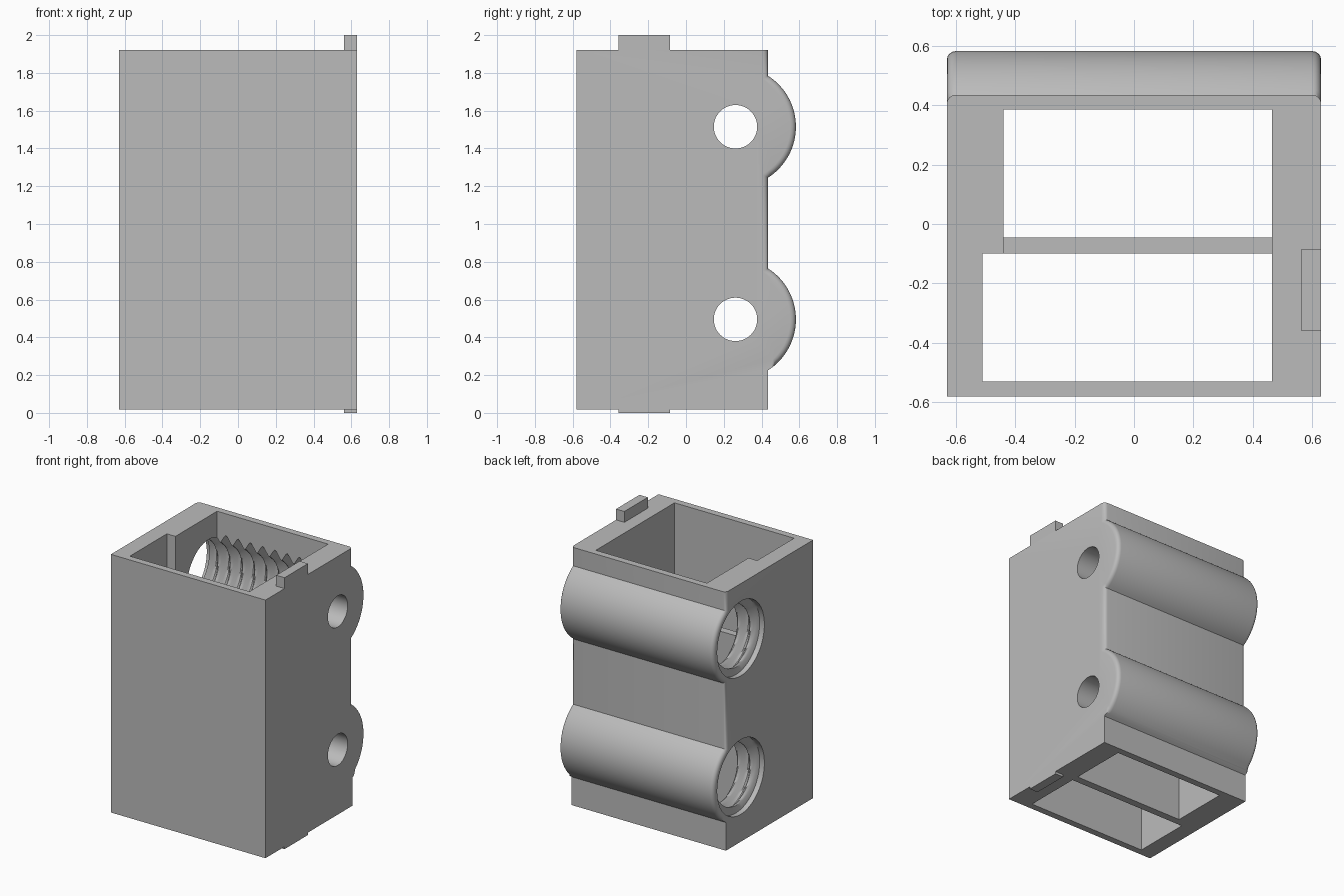
import bpy, bmesh, math
from mathutils import Matrix

if "Cube" in bpy.data.objects:
    bpy.data.objects.remove(bpy.data.objects["Cube"], do_unlink=True)

GREY = (0.5, 0.5, 0.5, 1)
mat = bpy.data.materials.new("plain grey")
mat.use_nodes = True
mat.diffuse_color = GREY
mat.node_tree.nodes["Principled BSDF"].inputs["Base Color"].default_value = GREY

HALF, FRONT, BACK, BOTTOM, TOP = 0.63, -0.58, 0.435, 0.018, 1.92
INNER = 0.465                     # inner face of the closed side wall
BARREL_Y, BARREL_R = 0.262, 0.32
BARREL_Z = (0.495, 1.515)


def make(name, bm):
    bmesh.ops.recalc_face_normals(bm, faces=bm.faces[:])
    me = bpy.data.meshes.new(name)
    bm.to_mesh(me)
    bm.free()
    me.materials.append(mat)
    ob = bpy.data.objects.new(name, me)
    bpy.context.collection.objects.link(ob)
    return ob


def box(name, x, y, z):
    bm = bmesh.new()
    bmesh.ops.create_cube(bm, size=1)
    for v in bm.verts:
        v.co = [r[0] if c < 0 else r[1] for c, r in zip(v.co, (x, y, z))]
    return make(name, bm)


def cut(target, cutter):
    mod = target.modifiers.new("cut", "BOOLEAN")
    mod.operation, mod.solver, mod.object = "DIFFERENCE", "EXACT", cutter
    bpy.context.view_layer.objects.active = target
    bpy.ops.object.modifier_apply(modifier=mod.name)
    bpy.data.objects.remove(cutter, do_unlink=True)


def housing():
    # side outline with two round bulges, extruded across the width
    swing = math.acos((BACK - BARREL_Y) / BARREL_R)
    outline = [(FRONT, TOP), (FRONT, BOTTOM), (BACK, BOTTOM)]
    for z in BARREL_Z:
        for i in range(33):
            a = swing * (i / 16 - 1)
            outline.append((BARREL_Y + BARREL_R * math.cos(a), z + BARREL_R * math.sin(a)))
    outline.append((BACK, TOP))
    bm = bmesh.new()
    face = bm.faces.new([bm.verts.new((-HALF, y, z)) for y, z in outline])
    new = bmesh.ops.extrude_face_region(bm, geom=[face])["geom"]
    bmesh.ops.translate(bm, vec=(2 * HALF, 0, 0),
                        verts=[g for g in new if isinstance(g, bmesh.types.BMVert)])
    bmesh.ops.recalc_face_normals(bm, faces=bm.faces[:])
    # rounded rear corners
    rim = [e for e in bm.edges
           if all(v.co.y > BACK - 0.01 for v in e.verts)
           and abs(e.verts[0].co.x - e.verts[1].co.x) < 0.01
           and max(v.co.z for v in e.verts) > 0.25]
    bmesh.ops.bevel(bm, geom=rim, offset=0.03, segments=4, profile=0.5,
                    affect="EDGES", clamp_overlap=False)
    return make("housing", bm)


def thread_cutter(z):
    # screw-shaped bore: radius follows a triangle wave along a helix
    start, pitch, steps, sides = -0.7, 0.1, 12, 48
    rows = round((INNER - start) / pitch * steps)
    bm = bmesh.new()
    rings = []
    for i in range(rows + 1):
        x = start + (INNER - start) * i / rows
        ring = []
        for j in range(sides):
            phase = (i / steps + j / sides) % 1
            ridge = min(1, max(0, 2.4 * abs(phase - 0.5) - 0.1))
            r = 0.275 if x < -HALF + 0.04 else 0.275 - 0.055 * ridge
            a = math.tau * j / sides
            ring.append(bm.verts.new((x, BARREL_Y + r * math.cos(a), z + r * math.sin(a))))
        rings.append(ring)
    for lo, hi in zip(rings, rings[1:]):
        for j in range(sides):
            k = (j + 1) % sides
            bm.faces.new((lo[j], lo[k], hi[k], hi[j]))
    bm.faces.new(rings[0])
    bm.faces.new(rings[-1])
    return make("thread_cutter", bm)


def hole_cutter(z):
    bm = bmesh.new()
    bmesh.ops.create_cone(bm, cap_ends=True, segments=48, radius1=0.115, radius2=0.115,
                          depth=0.5, matrix=Matrix.Translation((0.6, BARREL_Y, z))
                          @ Matrix.Rotation(math.pi / 2, 4, "Y"))
    return make("hole_cutter", bm)


body = housing()
# two vertical pockets, joined above a low divider
cut(body, box("rear_pocket", (-0.44, INNER), (-0.045, 0.385), (-1, 3)))
cut(body, box("front_pocket", (-0.51, INNER), (-0.53, -0.1), (-1, 3)))
cut(body, box("divider_gap", (-0.44, INNER), (-0.2, 0.1), (1.35, 3)))
# threaded bores from one side, small holes from the other
for z in BARREL_Z:
    cut(body, thread_cutter(z))
    cut(body, hole_cutter(z))

# locating tabs above and below the closed side wall
for name, z in (("top_tab", (TOP - 0.01, 2)), ("bottom_tab", (0, BOTTOM + 0.01))):
    box(name, (0.562, HALF), (-0.358, -0.085), z)

bpy.ops.object.select_all(action="DESELECT")
body.select_set(True)
bpy.context.view_layer.objects.active = body
bpy.ops.object.shade_smooth_by_angle(angle=math.radians(30))
